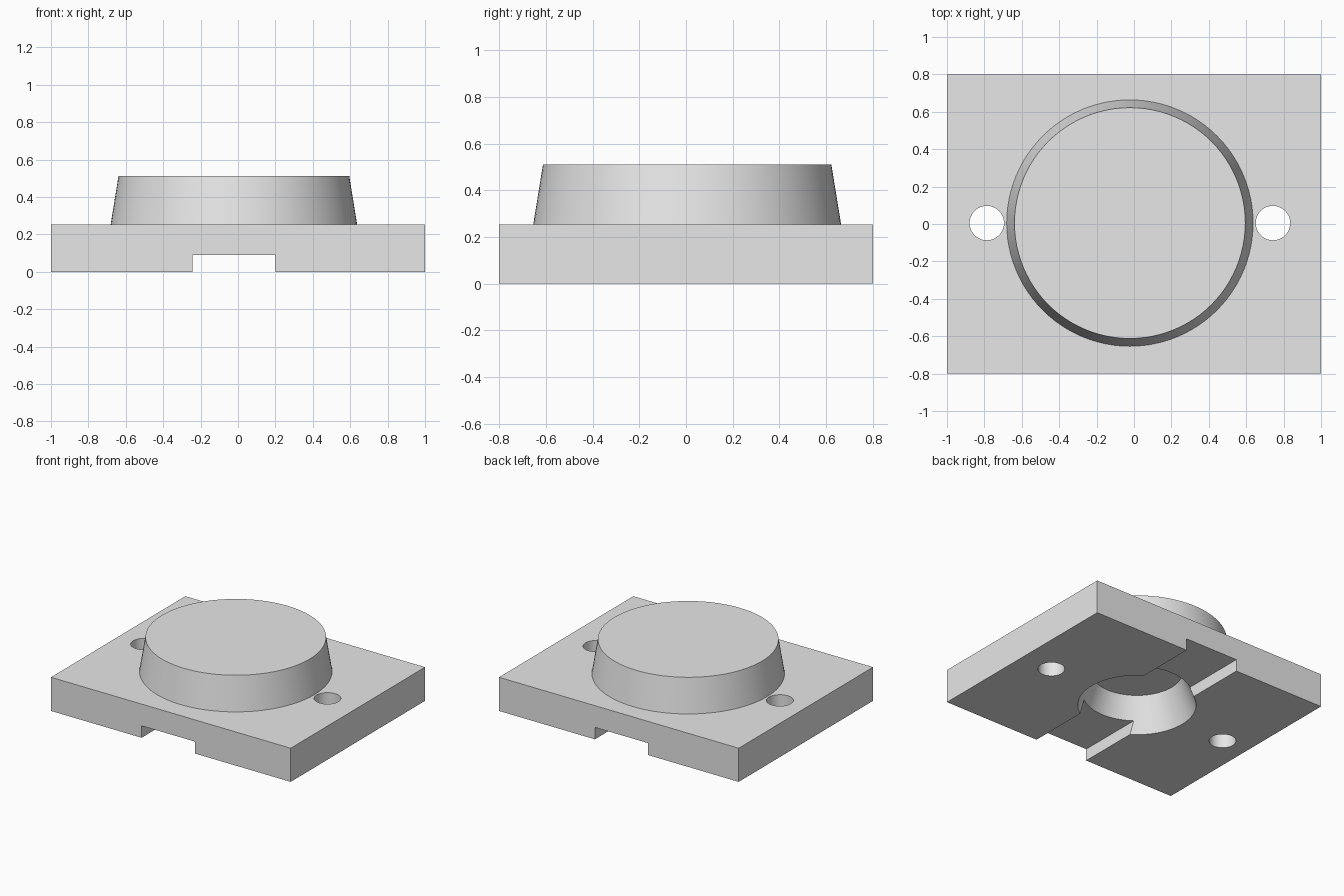
import bpy
import math

cube = bpy.data.objects.get("Cube")
if cube:
    bpy.data.objects.remove(cube, do_unlink=True)

CX, CY = -0.022, 0.005      # shared axis of boss, pocket and groove
PLATE_H, TOP = 0.254, 0.511

grey = bpy.data.materials.new("plain grey")
grey.use_nodes = True
grey.diffuse_color = (0.8, 0.8, 0.8, 1)
grey.node_tree.nodes["Principled BSDF"].inputs["Base Color"].default_value = (0.8, 0.8, 0.8, 1)


def box(name, x, y, z0, z1, width, depth):
    bpy.ops.mesh.primitive_cube_add(size=1, location=(x, y, (z0 + z1) / 2))
    ob = bpy.context.object
    ob.name = name
    ob.scale = (width, depth, z1 - z0)
    bpy.ops.object.transform_apply(location=True, rotation=True, scale=True)
    return ob


def cone(name, x, z0, z1, r0, r1, sides=96):
    bpy.ops.mesh.primitive_cone_add(vertices=sides, radius1=r0, radius2=r1,
                                    depth=z1 - z0, location=(x, CY, (z0 + z1) / 2))
    ob = bpy.context.object
    ob.name = name
    bpy.ops.object.transform_apply(location=True, rotation=True, scale=True)
    return ob


def combine(target, tool, operation):
    """Boolean the tool into the target, then remove the tool."""
    mod = target.modifiers.new(tool.name, 'BOOLEAN')
    mod.operation = operation
    mod.solver = 'EXACT'
    mod.object = tool
    bpy.context.view_layer.objects.active = target
    bpy.ops.object.modifier_apply(modifier=mod.name)
    bpy.data.objects.remove(tool, do_unlink=True)


# Rectangular plate with a tapered round boss, rooted slightly into the plate
body = box("base_plate_with_boss", 0, 0, 0, PLATE_H, 2.0, 1.6)
combine(body, cone("boss", CX, PLATE_H - 0.014, TOP, 0.661, 0.617), 'UNION')

# Conical pocket and straight groove in the underside
combine(body, cone("pocket", CX, -0.05, 0.255, 0.424, 0.31), 'DIFFERENCE')
combine(body, box("groove", CX, 0, -0.1, 0.09, 0.444, 2.0), 'DIFFERENCE')

# Two through holes either side of the boss
for side in (-1, 1):
    combine(body, cone("hole", CX + side * 0.765, -0.1, 0.4, 0.092, 0.092, 48), 'DIFFERENCE')

body.data.materials.clear()
body.data.materials.append(grey)
for face in body.data.polygons:
    face.material_index = 0

bpy.ops.object.select_all(action='DESELECT')
body.select_set(True)
bpy.context.view_layer.objects.active = body
bpy.ops.object.shade_smooth_by_angle(angle=math.radians(30))
